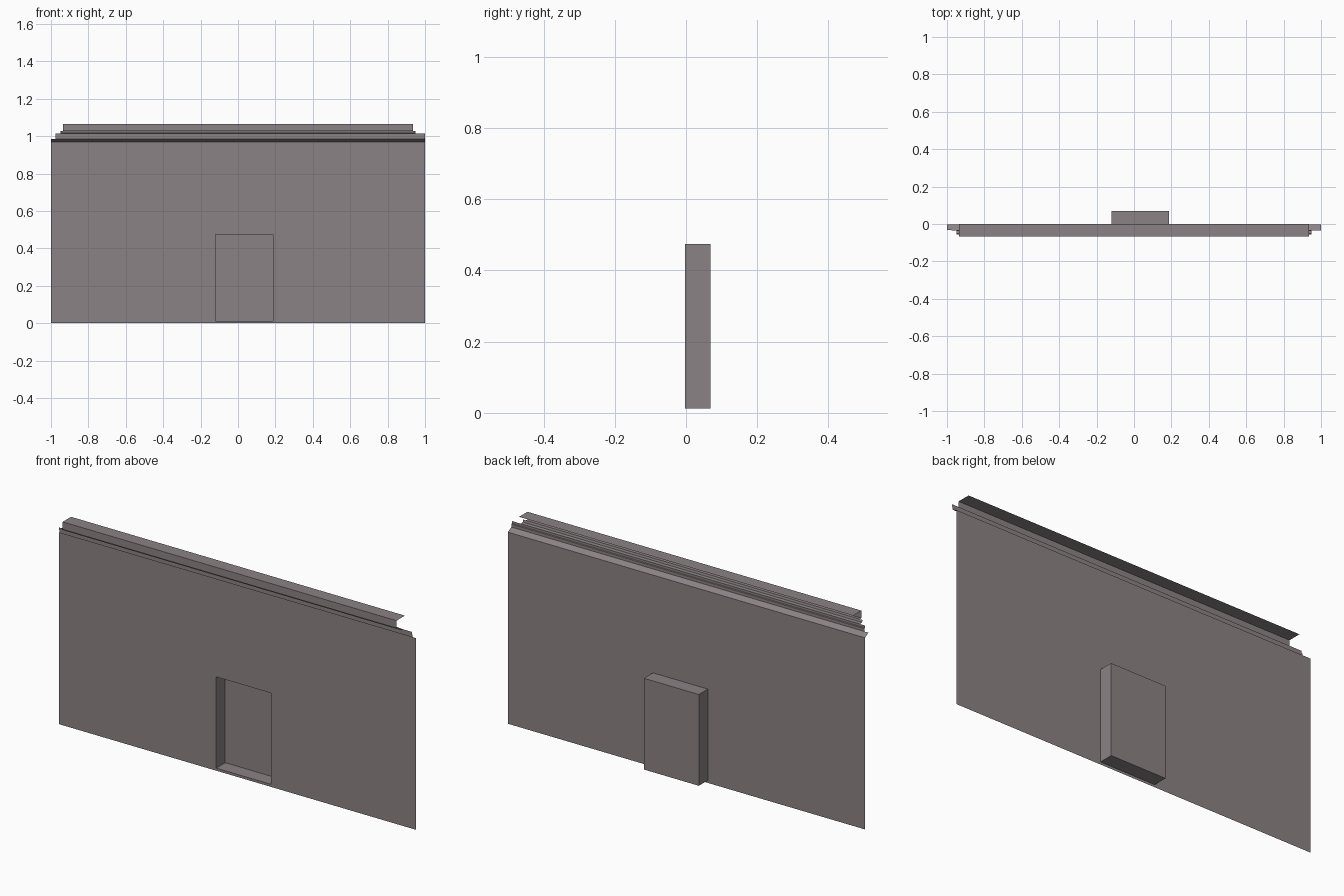
import bpy, bmesh

if "Cube" in bpy.data.objects:
    bpy.data.objects.remove(bpy.data.objects["Cube"])

# One flat warm-grey stone colour
stone = bpy.data.materials.new("warm grey stone")
stone.diffuse_color = (0.26, 0.225, 0.232, 1)
stone.use_nodes = True
stone.node_tree.nodes["Principled BSDF"].inputs["Base Color"].default_value = stone.diffuse_color

WALL_Y = -0.003
TOP = 0.97
DOOR = (-0.12, 0.187, 0.013, 0.475)  # x0, x1, z0, z1


def finish(name, bm):
    bmesh.ops.remove_doubles(bm, verts=bm.verts, dist=1e-5)
    me = bpy.data.meshes.new(name)
    bm.to_mesh(me)
    bm.free()
    me.materials.append(stone)
    ob = bpy.data.objects.new(name, me)
    bpy.context.collection.objects.link(ob)
    return ob


def quad(bm, *pts):
    bm.faces.new([bm.verts.new(p) for p in pts])


def moulding(name, x0, x1, profile):
    """Open sheet: a (y, z) profile, bottom to top, extruded along x."""
    bm = bmesh.new()
    for (ya, za), (yb, zb) in zip(profile, profile[1:]):
        quad(bm, (x0, ya, za), (x1, ya, za), (x1, yb, zb), (x0, yb, zb))
    return finish(name, bm)


# Facade sheet with the doorway left open
x0, x1, z0, z1 = DOOR
xs, zs = (-1, x0, x1, 1), (0, z0, z1, TOP)
bm = bmesh.new()
for i in range(3):
    for k in range(3):
        if (i, k) != (1, 1):
            quad(bm, (xs[i], WALL_Y, zs[k]), (xs[i + 1], WALL_Y, zs[k]),
                 (xs[i + 1], WALL_Y, zs[k + 1]), (xs[i], WALL_Y, zs[k + 1]))
finish("facade_wall", bm)

# Door recess: box open to the front, faces turned inwards
F, B = WALL_Y, 0.069
bm = bmesh.new()
quad(bm, (x0, B, z0), (x1, B, z0), (x1, B, z1), (x0, B, z1))
quad(bm, (x0, F, z0), (x0, B, z0), (x0, B, z1), (x0, F, z1))
quad(bm, (x1, B, z0), (x1, F, z0), (x1, F, z1), (x1, B, z1))
quad(bm, (x0, F, z0), (x1, F, z0), (x1, B, z0), (x0, B, z0))
quad(bm, (x0, B, z1), (x1, B, z1), (x1, F, z1), (x0, F, z1))
finish("door_recess", bm)

# Cornice, stepping forward as it rises
moulding("cornice_slope", -1, 1, [(WALL_Y, TOP), (-0.031, 0.985)])
moulding("cornice_band", -0.977, 1,
         [(-0.031, 0.985), (-0.031, 1.0), (-0.035, 1.002), (-0.035, 1.014)])
moulding("cornice_step", -0.95, 0.95,
         [(-0.035, 1.014), (-0.052, 1.016), (-0.055, 1.027)])
moulding("cornice_cap", -0.935, 0.935,
         [(-0.055, 1.027), (-0.067, 1.028), (-0.067, 1.066), (0, 1.066)])
